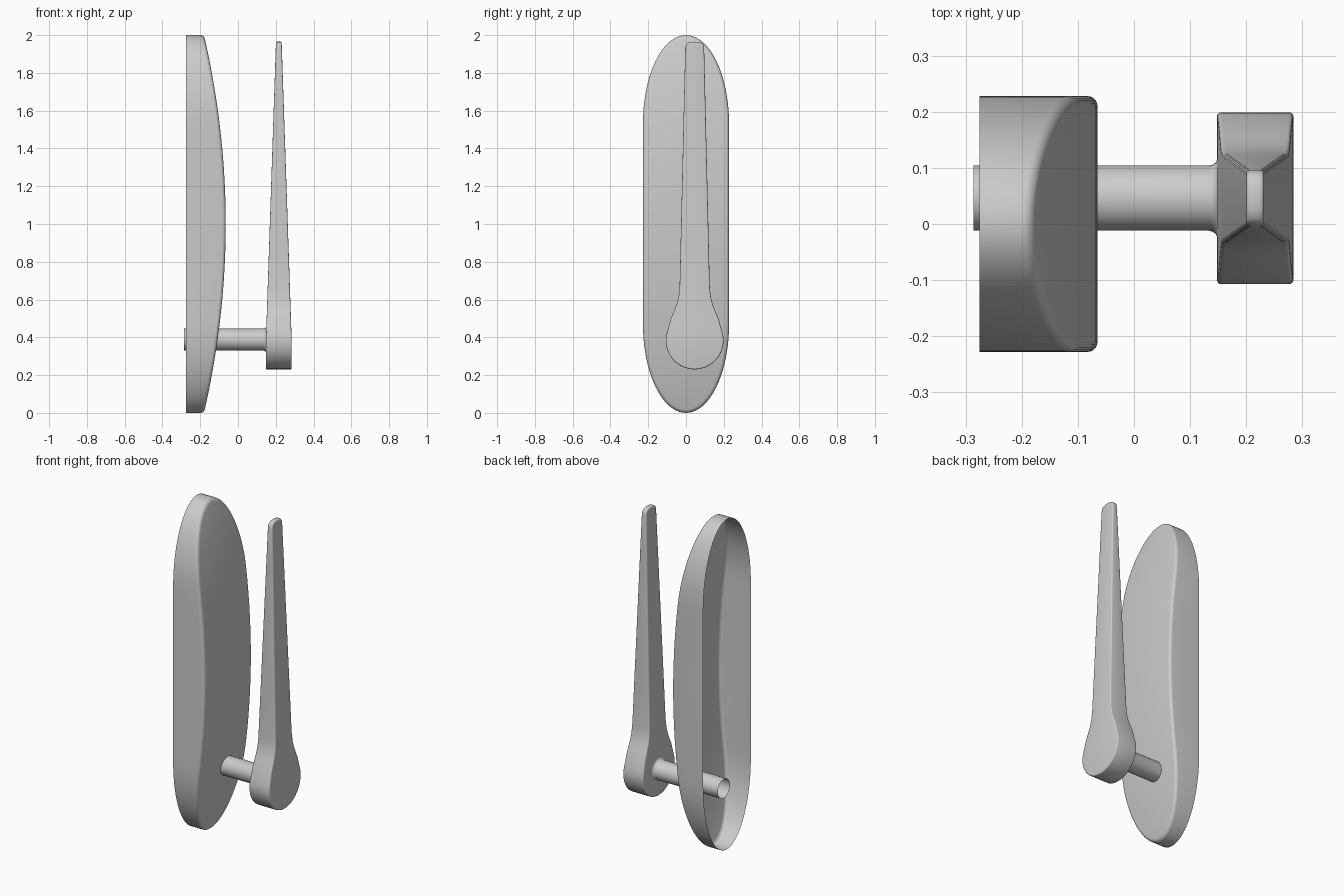
import bpy, bmesh, math

if "Cube" in bpy.data.objects:
    bpy.data.objects.remove(bpy.data.objects["Cube"])


def finish(name, bm, angle=35):
    bmesh.ops.remove_doubles(bm, verts=bm.verts, dist=1e-5)
    bmesh.ops.recalc_face_normals(bm, faces=bm.faces)
    me = bpy.data.meshes.new(name)
    bm.to_mesh(me)
    bm.free()
    ob = bpy.data.objects.new(name, me)
    bpy.context.collection.objects.link(ob)
    bpy.ops.object.select_all(action='DESELECT')
    bpy.context.view_layer.objects.active = ob
    ob.select_set(True)
    bpy.ops.object.shade_smooth_by_angle(angle=math.radians(angle))
    return ob


def inset_half(half, d):
    """Offset a half outline of (width, z), bottom tip to top tip, inward."""
    out = []
    n = len(half)
    for i, (w, z) in enumerate(half):
        if i == 0:
            out.append((0, z + d))
        elif i == n - 1:
            out.append((0, z - d))
        else:
            tw, tz = half[i + 1][0] - half[i - 1][0], half[i + 1][1] - half[i - 1][1]
            l = math.hypot(tw, tz)
            out.append((max(w - d * tz / l, 0.001), z + d * tw / l))
    return out


def slab_side(bm, half, yc, start, face, sign, r, steps=5):
    """Wall, rounded rim and cap on one side of a symmetric outline."""
    n = len(half)

    def ring(pts, xf):
        right = [bm.verts.new((xf(z), yc + w, z)) for w, z in pts]
        left = [bm.verts.new((xf(z), yc - w, z)) for w, z in pts[1:-1]]
        return right + left[::-1]

    prev = ring(half, start)
    for k in range(steps + 1):
        a = math.pi / 2 * k / steps
        off = r * (1 - math.sin(a))
        cur = ring(inset_half(half, r * (1 - math.cos(a))),
                   lambda z: face(z) - sign * off)
        m = len(cur)
        for i in range(m):
            j = (i + 1) % m
            bm.faces.new((prev[i], prev[j], cur[j], cur[i]))
        prev = cur
    # cap strips joining right and left rims
    L = lambda i: prev[-i]
    bm.faces.new((prev[0], prev[1], L(1)))
    for i in range(1, n - 2):
        bm.faces.new((prev[i], prev[i + 1], L(i + 1), L(i)))
    bm.faces.new((prev[n - 2], prev[n - 1], L(n - 2)))


# wall plate: domed shell, open at the back
W, H, N = 0.228, 0.47, 20
end = [(W * math.sin(math.pi / 2 * i / N), H - H * math.cos(math.pi / 2 * i / N))
       for i in range(N + 1)]
middle = [(W, H + (2 - 2 * H) * i / 14) for i in range(1, 14)]
outline = end + middle + [(w, 2 - z) for w, z in reversed(end)]
bm = bmesh.new()
slab_side(bm, outline, 0, lambda z: -0.275,
          lambda z: -0.065 - 0.115 * (z - 1) ** 2, 1, 0.018)
finish("wall_plate", bm)

# lever: round hub tapering to a thin tip
YC, XC = 0.046, 0.216
lever = [(0.153 * math.sin(math.radians(a)), 0.383 - 0.153 * math.cos(math.radians(a)))
         for a in range(0, 111, 10)]
lever[0] = (0, lever[0][1])
lever += [(0.127, 0.497), (0.111, 0.535), (0.096, 0.572), (0.086, 0.61), (0.080, 0.66)]
lever += [(0.080 - 0.03 * i / 6, 0.66 + 1.27 * i / 6) for i in range(1, 7)]
lever += [(0.046, 1.949), (0.036, 1.959), (0.02, 1.964), (0, 1.965)]


def depth(z):
    t = min(max((z - 0.39) / 1.56, 0), 1)
    return 0.068 - 0.0525 * t


bm = bmesh.new()
for s in (-1, 1):
    slab_side(bm, lever, YC, lambda z: XC, lambda z: XC + s * depth(z), s, 0.007, 4)
finish("lever_handle", bm)

# hollow spindle with a flared joint at the lever
profile = [(-0.286, 0.058), (0.134, 0.058), (0.141, 0.060), (0.146, 0.064), (0.149, 0.071)]
bm = bmesh.new()
S = 32
rings = [[bm.verts.new((x, YC + r * math.cos(2 * math.pi * k / S),
                        0.388 + r * math.sin(2 * math.pi * k / S))) for k in range(S)]
         for x, r in profile]
for a, b in zip(rings, rings[1:]):
    for k in range(S):
        bm.faces.new((a[k], a[(k + 1) % S], b[(k + 1) % S], b[k]))
finish("spindle", bm)
